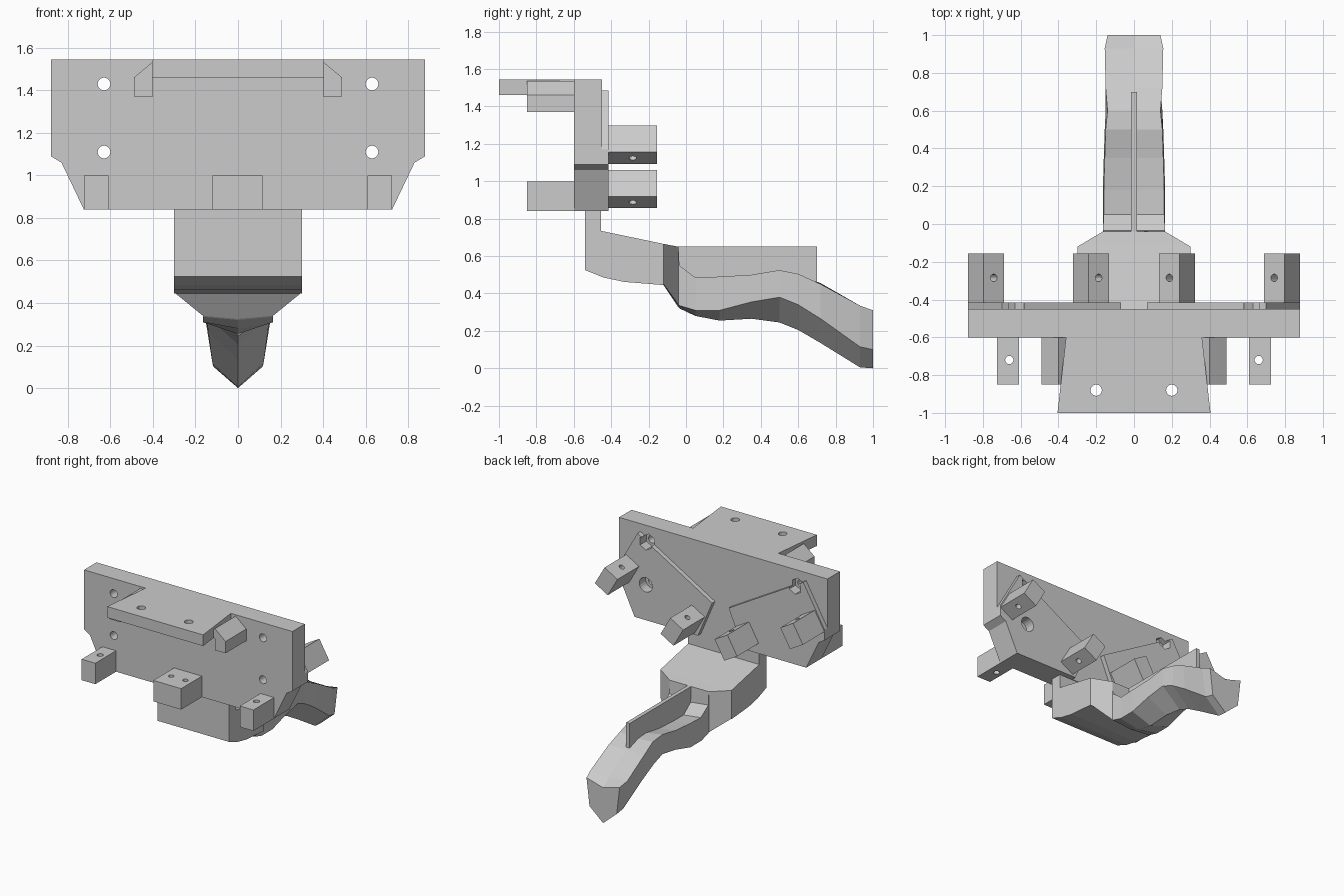
import bpy, bmesh
from math import cos, sin, pi
from mathutils import Vector, Matrix

cube = bpy.data.objects.get("Cube")
if cube:
    bpy.data.objects.remove(cube, do_unlink=True)

grey = bpy.data.materials.new("light_grey")
grey.use_nodes = True
grey.diffuse_color = (0.6, 0.6, 0.6, 1)
grey.node_tree.nodes["Principled BSDF"].inputs["Base Color"].default_value = (0.6, 0.6, 0.6, 1)


def finish(name, bm):
    bmesh.ops.recalc_face_normals(bm, faces=bm.faces)
    mesh = bpy.data.meshes.new(name)
    bm.to_mesh(mesh)
    bm.free()
    mesh.materials.append(grey)
    obj = bpy.data.objects.new(name, mesh)
    bpy.context.collection.objects.link(obj)
    return obj


def loft(bm, rings):
    """Skin a list of equal-sized point rings and cap both ends."""
    rows = [[bm.verts.new(p) for p in ring] for ring in rings]
    for a, b in zip(rows, rows[1:]):
        for i in range(len(a)):
            j = (i + 1) % len(a)
            bm.faces.new((a[i], a[j], b[j], b[i]))
    bm.faces.new(rows[0])
    bm.faces.new(rows[-1])


def prism(name, points, axis, lo, hi):
    """Extrude a 2D outline along the given axis (0 x, 1 y, 2 z)."""
    def place(p, d):
        c = list(p)
        c.insert(axis, d)
        return c
    bm = bmesh.new()
    loft(bm, [[place(p, d) for p in points] for d in (lo, hi)])
    return finish(name, bm)


def rect(x0, x1, z0, z1):
    return [(x0, z0), (x1, z0), (x1, z1), (x0, z1)]


def drill(obj, holes):
    """Cut holes given as (centre, direction, radius, length, sides)."""
    bm = bmesh.new()
    for centre, direction, radius, length, sides in holes:
        turn = Vector(direction).to_track_quat('Z', 'Y').to_matrix().to_4x4()
        bmesh.ops.create_cone(bm, cap_ends=True, segments=sides, radius1=radius, radius2=radius,
                              depth=length, matrix=Matrix.Translation(centre) @ turn)
    cutter = finish("hole_cutter", bm)
    cutter.hide_render = True
    mod = obj.modifiers.new("holes", 'BOOLEAN')
    mod.operation, mod.solver, mod.object = 'DIFFERENCE', 'EXACT', cutter
    bpy.context.view_layer.objects.active = obj
    bpy.ops.object.modifier_apply(modifier=mod.name)
    bpy.data.objects.remove(cutter, do_unlink=True)


def flip(points, s):
    return [(s * x, z) for x, z in points]


BACK, FRONT = -0.45, -0.6
UP, ALONG = (0, 0, 1), (0, 1, 0)
screws = [(s * 0.63, z) for s in (-1, 1) for z in (1.43, 1.11)]
through = [((x, -0.5, z), ALONG, 0.03, 0.5, 20) for x, z in screws]
recesses = [((x, -0.44, z), ALONG, 0.055, 0.1, 6 if z > 1.3 else 20) for x, z in screws]

# Main upright plate with chamfered lower corners
half = [(0.725, 0.84), (0.83, 1.06), (0.88, 1.09), (0.88, 1.545)]
plate = prism("mounting_plate", half + flip(half[::-1], -1), 1, FRONT, BACK)
drill(plate, through)
drill(plate, recesses)

# Front shelf with two screw holes
shelf = prism("front_shelf", [(-0.405, -1), (0.405, -1), (0.36, FRONT), (-0.36, FRONT)], 2, 1.46, 1.545)
drill(shelf, [((s * 0.2, -0.88, 1.5), UP, 0.03, 0.4, 20) for s in (-1, 1)])

# Lower centre block on the front
block = prism("front_block_centre", rect(-0.12, 0.115, 0.84, 1.0), 1, -0.85, FRONT)
drill(block, [((s * 0.06, -0.72, 0.92), UP, 0.02, 0.4, 16) for s in (-1, 1)])

for s, side in ((1, "left"), (-1, "right")):
    # Shelf gusset with a peaked top
    gusset = [(0.4, 1.37), (0.49, 1.37), (0.49, 1.46), (0.4, 1.535), (0.36, 1.5), (0.36, 1.46), (0.4, 1.46)]
    prism("shelf_gusset_" + side, flip(gusset, s), 1, -0.85, FRONT)

    # Outer front block
    block = prism("front_block_" + side, flip(rect(0.61, 0.725, 0.84, 1.0), s), 1, -0.85, FRONT)
    drill(block, [((s * 0.66, -0.72, 0.92), UP, 0.022, 0.4, 16)])

    # Raised slanted pad on the back
    pad_outline = [(0.07, 1.12), (0.7, 1.485), (0.88, 1.17)] + half[2::-1] + [(0.19, 0.84)]
    pad = prism("back_pad_" + side, flip(pad_outline, s), 1, BACK, -0.415)
    drill(pad, recesses)

    # Tilted lugs on the pad, each with a cross hole
    u, v = Vector((cos(pi / 6), sin(pi / 6))), Vector((-sin(pi / 6), cos(pi / 6)))
    for place, x, z in (("outer", 0.783, 1.195), ("inner", 0.228, 0.958)):
        corners = [Vector((x, z)) + u * a * 0.0625 + v * b * 0.082
                   for a, b in ((-1, -1), (1, -1), (1, 1), (-1, 1))]
        lug = prism(f"{place}_lug_{side}", flip(corners, s), 1, -0.43, -0.155)
        drill(lug, [((s * x, -0.285, z), (s * v.x, 0, v.y), 0.02, 0.4, 16)])

# Bent neck below the plate
neck = [(-0.54, 0.9), (-0.54, 0.525), (-0.44, 0.485), (-0.33, 0.462), (-0.12, 0.445),
        (-0.12, 0.665), (-0.455, 0.735), (-0.455, 0.9)]
prism("neck", neck, 0, -0.3, 0.3)

# Tapered shoulder and curved tail with a keeled underside:
# y, top half width, middle half width, centre top, edge top, middle, keel
stations = [
    (-0.12, 0.3, 0.3, 0.665, 0.665, 0.45, 0.445),
    (-0.04, 0.165, 0.165, 0.65, 0.65, 0.34, 0.325),
    (-0.035, 0.165, 0.165, 0.53, 0.55, 0.335, 0.32),
    (0.05, 0.16, 0.165, 0.465, 0.485, 0.31, 0.28),
    (0.18, 0.16, 0.165, 0.465, 0.49, 0.31, 0.255),
    (0.35, 0.155, 0.16, 0.475, 0.5, 0.355, 0.265),
    (0.5, 0.15, 0.155, 0.5, 0.525, 0.38, 0.245),
    (0.6, 0.14, 0.15, 0.495, 0.505, 0.34, 0.205),
    (0.72, 0.15, 0.14, 0.455, 0.45, 0.265, 0.135),
    (0.93, 0.155, 0.12, 0.32, 0.335, 0.115, 0.005),
    (1.0, 0.14, 0.115, 0.27, 0.31, 0.1, 0.0),
]
bm = bmesh.new()
loft(bm, [[(0, y, c), (w, y, t), (m, y, e), (0, y, k), (-m, y, e), (-w, y, t)]
          for y, w, m, c, t, e, k in stations])
finish("tail", bm)

# Thin upright rib along the tail
prism("tail_rib", [(-0.04, 0.4), (0.6, 0.4), (0.7, 0.45), (0.7, 0.65), (-0.04, 0.65)], 0, -0.015, 0.015)
